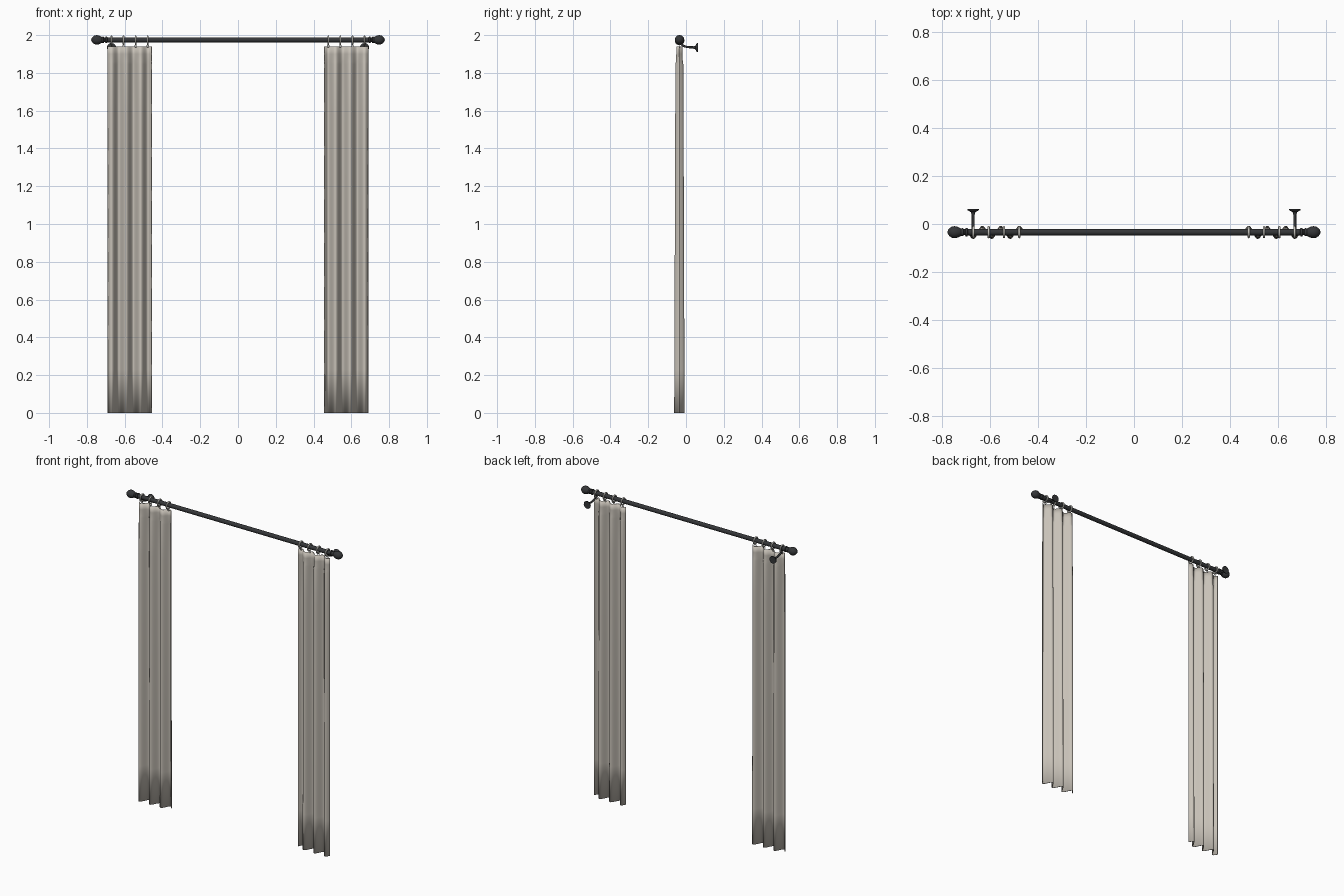
import bpy, bmesh, math
from mathutils import Vector, Matrix

if "Cube" in bpy.data.objects:
    bpy.data.objects.remove(bpy.data.objects["Cube"])

ROD_Y, ROD_Z = -0.034, 1.975


def material(name, rgb):
    m = bpy.data.materials.new(name)
    m.diffuse_color = (*rgb, 1)
    m.use_nodes = True
    m.node_tree.nodes["Principled BSDF"].inputs["Base Color"].default_value = m.diffuse_color
    return m


IRON = material("dark_iron", (0.035, 0.037, 0.04))
METAL = material("ring_metal", (0.55, 0.54, 0.50))
CLOTH = material("linen", (0.58, 0.54, 0.48))


def finish(bm, name, mat, angle=40):
    bmesh.ops.recalc_face_normals(bm, faces=bm.faces)
    me = bpy.data.meshes.new(name)
    bm.to_mesh(me)
    bm.free()
    ob = bpy.data.objects.new(name, me)
    bpy.context.collection.objects.link(ob)
    me.materials.append(mat)
    bpy.ops.object.select_all(action='DESELECT')
    ob.select_set(True)
    bpy.context.view_layer.objects.active = ob
    bpy.ops.object.shade_smooth_by_angle(angle=math.radians(angle))
    return ob


def lathe(name, profile, origin, axis, mat, sides=24):
    """Turn (distance along axis, radius) points around an axis."""
    bm = bmesh.new()
    rot = Vector((0, 0, 1)).rotation_difference(Vector(axis)).to_matrix()
    rings = []
    for d, r in profile:
        rings.append([bm.verts.new(Vector(origin) + rot @ Vector(
            (r * math.cos(2 * math.pi * i / sides), r * math.sin(2 * math.pi * i / sides), d)))
            for i in range(sides)])
    for a, b in zip(rings, rings[1:]):
        for i in range(sides):
            j = (i + 1) % sides
            bm.faces.new((a[i], a[j], b[j], b[i]))
    bm.faces.new(rings[0])
    bm.faces.new(rings[-1])
    return finish(bm, name, mat)


def torus(name, centre, R, r, mat, normal='X', seg=28, sides=10):
    bpy.ops.mesh.primitive_torus_add(
        major_radius=R, minor_radius=r, major_segments=seg, minor_segments=sides, location=centre,
        rotation=(0, math.pi / 2, 0) if normal == 'X' else (math.pi / 2, 0, 0))
    ob = bpy.context.object
    ob.name = name
    ob.data.materials.append(mat)
    bpy.ops.object.shade_smooth_by_angle(angle=math.radians(60))
    return ob


def curtain(name, side):
    """Three-fold wavy cloth, shallower in the header band."""
    rows = [(1.94, 0.014), (1.90, 0.0145), (1.86, 0.016), (1.845, 0.019)]
    rows += [(1.845 * (1 - t / 8), 0.019 + 0.0065 * t / 8) for t in range(1, 9)]
    n = 60
    bm = bmesh.new()
    grid = []
    for z, amp in rows:
        grid.append([bm.verts.new((side * (0.689 - 0.231 * i / n),
                                   ROD_Y - 0.001 - amp * math.sin(6 * math.pi * i / n), z))
                     for i in range(n + 1)])
    for a, b in zip(grid, grid[1:]):
        for i in range(n):
            bm.faces.new((a[i], a[i + 1], b[i + 1], b[i]))
    ob = finish(bm, name, CLOTH)
    mod = ob.modifiers.new("thickness", 'SOLIDIFY')
    mod.thickness = 0.004
    mod.offset = 0


# Rod
lathe("curtain_rod", [(-0.70, 0.0135), (0.70, 0.0135)], (0, ROD_Y, ROD_Z), (1, 0, 0), IRON)

# Turned finial: collars, neck, then a rounded knob
finial = [(0.692, 0.0135), (0.694, 0.018), (0.701, 0.018), (0.703, 0.013), (0.709, 0.012),
          (0.711, 0.016), (0.716, 0.017), (0.720, 0.015), (0.727, 0.019), (0.737, 0.0235),
          (0.748, 0.025), (0.758, 0.0235), (0.767, 0.018), (0.774, 0.010), (0.777, 0.002)]

for side, label in ((-1, "left"), (1, "right")):
    lathe(label + "_finial", finial, (0, ROD_Y, ROD_Z), (side, 0, 0), IRON)
    curtain(label + "_curtain", side)

    # Rings with small eyelets holding the cloth
    for k in range(4):
        x = side * (0.478 + 0.0637 * k)
        torus(f"{label}_ring_{k + 1}", (x, ROD_Y, 1.972), 0.0205, 0.005, METAL)
        torus(f"{label}_eyelet_{k + 1}", (x, ROD_Y, 1.942), 0.0055, 0.0018, METAL, 'Y', 14, 6)

    # Wall plate and curved bracket arm
    bx = side * 0.67
    lathe(label + "_wall_plate", [(0.040, 0.007), (0.049, 0.009), (0.053, 0.015), (0.056, 0.022),
                                  (0.059, 0.024), (0.063, 0.024)], (bx, 0, 1.934), (0, 1, 0), IRON)
    cu = bpy.data.curves.new(label + "_bracket_arm", 'CURVE')
    cu.dimensions = '3D'
    cu.bevel_depth = 0.006
    cu.bevel_resolution = 3
    cu.use_fill_caps = True
    sp = cu.splines.new('BEZIER')
    path = [(-0.034, 1.962), (-0.012, 1.943), (0.052, 1.934)]
    sp.bezier_points.add(len(path) - 1)
    for p, (y, z) in zip(sp.bezier_points, path):
        p.co = (bx, y, z)
        p.handle_left_type = p.handle_right_type = 'AUTO'
    arm = bpy.data.objects.new(label + "_bracket_arm", cu)
    bpy.context.collection.objects.link(arm)
    cu.materials.append(IRON)
    # Collar gripping the rod
    lathe(label + "_bracket_collar", [(-0.006, 0.0155), (0.006, 0.0155)],
          (bx, ROD_Y, ROD_Z), (1, 0, 0), IRON)
